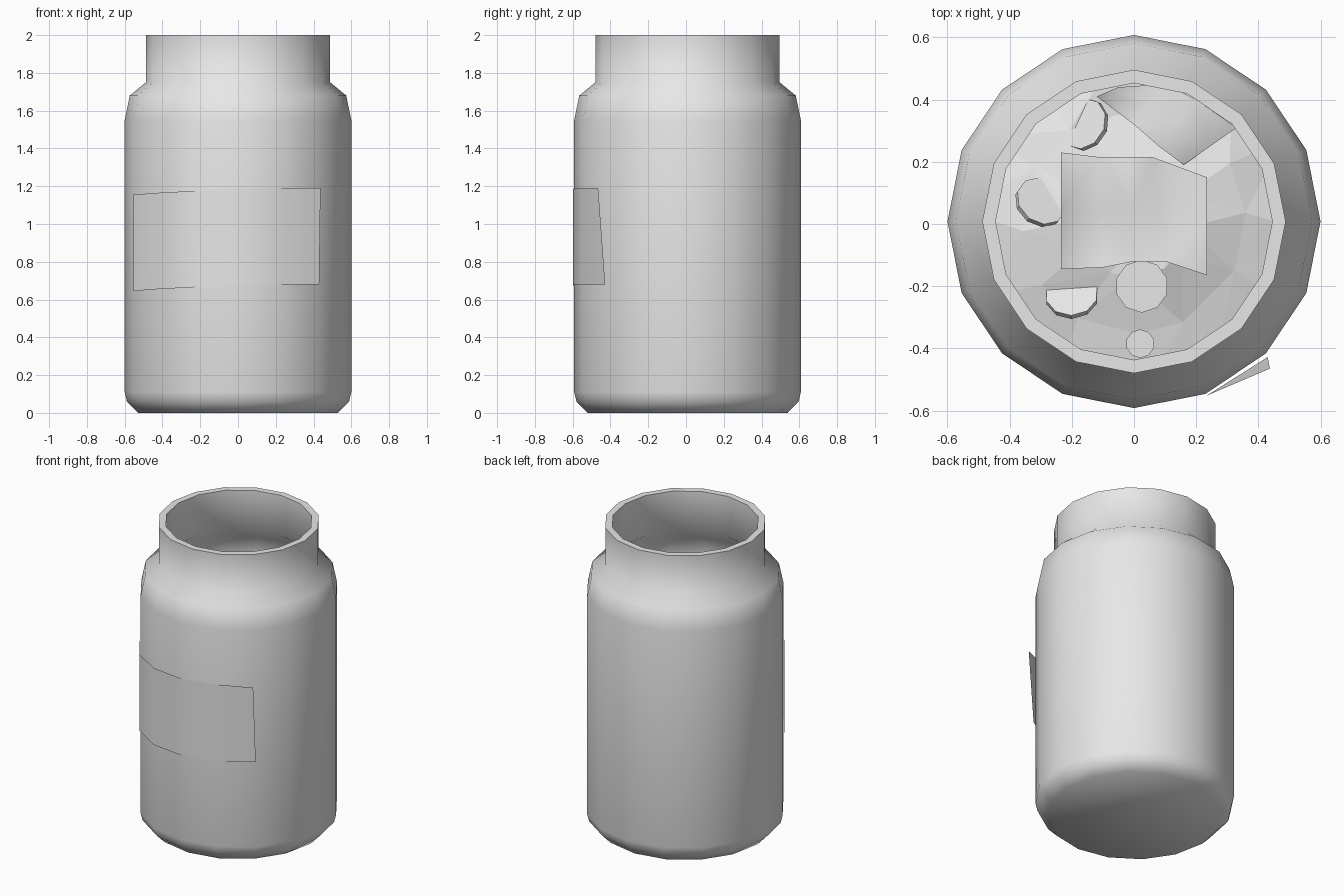
import bpy, bmesh, math, random
from mathutils import Matrix, Vector

random.seed(4)
cube = bpy.data.objects.get("Cube")
if cube:
    bpy.data.objects.remove(cube, do_unlink=True)

SIDES = 16
CENTRE_Y = 0.008

grey = bpy.data.materials.new("light grey")
grey.use_nodes = True
grey.diffuse_color = (0.8, 0.8, 0.8, 1)
grey.node_tree.nodes["Principled BSDF"].inputs["Base Color"].default_value = (0.8, 0.8, 0.8, 1)


def finish(bm, name, smooth_angle=None, closed=True):
    """Turn a bmesh into a named grey object."""
    if closed:
        bmesh.ops.recalc_face_normals(bm, faces=bm.faces)
    mesh = bpy.data.meshes.new(name)
    bm.to_mesh(mesh)
    bm.free()
    mesh.materials.append(grey)
    obj = bpy.data.objects.new(name, mesh)
    bpy.context.collection.objects.link(obj)
    if smooth_angle:
        bpy.ops.object.select_all(action='DESELECT')
        obj.select_set(True)
        bpy.context.view_layer.objects.active = obj
        bpy.ops.object.shade_smooth_by_angle(angle=math.radians(smooth_angle))
    return obj


def on_circle(radius, degrees, z):
    a = math.radians(degrees)
    return Vector((radius * math.cos(a), CENTRE_Y + radius * math.sin(a), z))


def skin(bm, rows, wrap=False):
    """Join neighbouring rows of points with quads."""
    rows = [[bm.verts.new(p) for p in row] for row in rows]
    count = len(rows[0])
    for low, high in zip(rows, rows[1:]):
        for i in range(count if wrap else count - 1):
            j = (i + 1) % count
            bm.faces.new((low[i], low[j], high[j], high[i]))
    return rows


# Jar: one hollow turned profile, from the outer base over the rim to the inner floor
profile = [(0.53, 0), (0.588, 0.06), (0.6, 0.11), (0.6, 1.55), (0.573, 1.68),
           (0.488, 1.75), (0.488, 2), (0.445, 2), (0.445, 1.73), (0.53, 1.65),
           (0.555, 1.54), (0.555, 0.12), (0.49, 0.05)]
bm = bmesh.new()
rings = skin(bm, [[on_circle(r, i * 360 / SIDES, z) for i in range(SIDES)]
                  for r, z in profile], wrap=True)
bm.faces.new(rings[0])
bm.faces.new(rings[-1])
finish(bm, "jar", 55)

# Label: a slightly tilted sheet round the front with its upper right corner peeling
angles = [204, 225, 247.5, 270, 292.5]
bottom, top = [], []
for a in angles:
    lift = 0.035 * min(1, (a - angles[0]) / 75)
    bottom.append(on_circle(0.607, a, 0.645 + lift))
    top.append(on_circle(0.607, a, 1.155 + lift))
bottom.append(Vector((0.43, -0.428, 0.68)))
top.append(Vector((0.437, -0.465, 1.19)))
bm = bmesh.new()
skin(bm, [bottom, top])
finish(bm, "label", 40, closed=False)


# Heap of loose contents filling the lower part of the jar
def heap_height(x, y):
    return 0.5 + 0.04 * math.sin(5 * x + 1) + 0.05 * math.cos(6 * y) - 0.08 * x


bm = bmesh.new()
rows = []
for r in (0.55, 0.36, 0.18):
    row = []
    for i in range(12):
        p = on_circle(r, i * 30 + random.uniform(-6, 6), 0)
        p.z = heap_height(p.x, p.y) + random.uniform(-0.015, 0.015)
        row.append(p)
    rows.append(row)
rings = skin(bm, rows, wrap=True)
bm.faces.new(rings[-1])
bmesh.ops.triangulate(bm, faces=bm.faces)
finish(bm, "contents_heap", closed=False)


# Coins: two lie flat, three stand tilted and half buried
def coin(name, x, y, radius, lift=0.0, rise=None):
    bm = bmesh.new()
    bmesh.ops.create_cone(bm, cap_ends=True, segments=10, radius1=radius,
                          radius2=radius, depth=0.02)
    if rise:
        axis = Vector((*rise, 0)).cross(Vector((0, 0, 1)))
        bm.transform(Matrix.Rotation(math.radians(35), 4, axis))
    bm.transform(Matrix.Translation((x, y, heap_height(x, y) + lift)))
    finish(bm, name)


coin("large_flat_coin", 0.025, -0.2, 0.085, 0.05)
coin("small_flat_coin", 0.02, -0.385, 0.046, 0.04)
coin("back_tilted_coin", -0.16, 0.32, 0.085, 0.01, (0.86, -0.5))
coin("side_tilted_coin", -0.3, 0.07, 0.085, 0.01, (-0.6, -0.8))
coin("front_tilted_coin", -0.2, -0.23, 0.085, 0.01, (0.1, -1))


# Paper notes: creased sheets given by their two long edges
def note(name, near, far, z, crease):
    rows = []
    for k in range(3):
        row = []
        for i, (a, b) in enumerate(zip(near, far)):
            p = Vector((*a, z)).lerp(Vector((*b, z)), k / 2)
            p.z += crease * (-1) ** i * (1.0 if k == 1 else 0.4)
            row.append(p)
        rows.append(row)
    bm = bmesh.new()
    skin(bm, rows)
    bmesh.ops.triangulate(bm, faces=bm.faces)
    finish(bm, name, 120, closed=False)


note("upper_note",
     [(-0.235, -0.145), (-0.1, -0.14), (0, -0.12), (0.1, -0.12), (0.235, -0.165)],
     [(-0.235, 0.23), (-0.11, 0.215), (-0.02, 0.215), (0.06, 0.215), (0.235, 0.15)],
     0.69, 0.04)
note("lower_note",
     [(-0.12, 0.41), (0, 0.32), (0.08, 0.25), (0.16, 0.19)],
     [(-0.05, 0.44), (0.1, 0.45), (0.2, 0.4), (0.33, 0.31)],
     0.57, 0.035)
